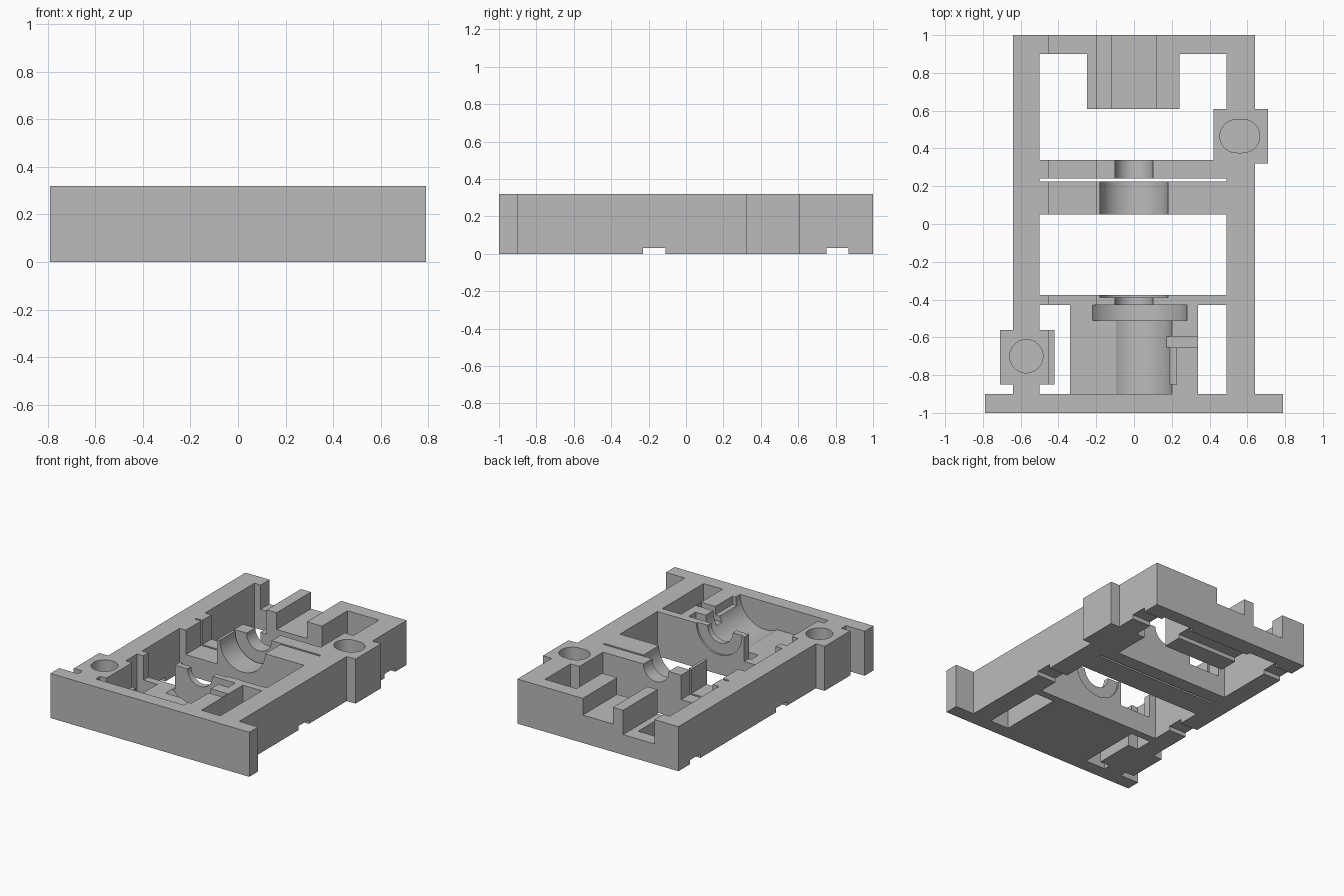
import bpy, bmesh, math
from mathutils import Matrix

old = bpy.data.objects.get("Cube")
if old:
    bpy.data.objects.remove(old, do_unlink=True)

H = 0.32      # height, also the height of the shaft axis
OVER = 0.5    # how far cutters reach past the body

grey = bpy.data.materials.new("housing grey")
grey.use_nodes = True
grey.diffuse_color = (0.5, 0.5, 0.5, 1)
grey.node_tree.nodes["Principled BSDF"].inputs["Base Color"].default_value = (0.5, 0.5, 0.5, 1)


def to_object(bm, name):
    bmesh.ops.recalc_face_normals(bm, faces=bm.faces)
    mesh = bpy.data.meshes.new(name)
    bm.to_mesh(mesh)
    bm.free()
    mesh.materials.append(grey)
    obj = bpy.data.objects.new(name, mesh)
    bpy.context.collection.objects.link(obj)
    return obj


def box(name, x, y, z=(0, H)):
    bm = bmesh.new()
    bmesh.ops.create_cube(bm, size=1)
    for v in bm.verts:
        v.co = [r[0] if c < 0 else r[1] for c, r in zip(v.co, (x, y, z))]
    return to_object(bm, name)


def cylinder(name, radius, length, matrix, stretch=0):
    bm = bmesh.new()
    bmesh.ops.create_cone(bm, cap_ends=True, segments=64, radius1=radius,
                          radius2=radius, depth=length)
    for v in bm.verts:
        if abs(v.co.x) > 1e-5:
            v.co.x += math.copysign(stretch, v.co.x)
    bm.transform(matrix)
    return to_object(bm, name)


def combine(tool, operation):
    mod = body.modifiers.new("bool", 'BOOLEAN')
    mod.operation, mod.solver, mod.object = operation, 'EXACT', tool
    bpy.context.view_layer.objects.active = body
    bpy.ops.object.modifier_apply(modifier=mod.name)
    bpy.data.objects.remove(tool, do_unlink=True)


def cut(x, y, z=(-OVER, OVER + H)):
    combine(box("cutter", x, y, z), 'DIFFERENCE')


def pocket(x, y, depth):
    cut(x, y, (H - depth, H + OVER))


def bore(radius, y0, y1):
    m = Matrix.Translation((0, (y0 + y1) / 2, H)) @ Matrix.Rotation(math.pi / 2, 4, 'X')
    combine(cylinder("bore", radius, y1 - y0, m), 'DIFFERENCE')


# Main slab, opened by through windows
body = box("housing_body", (-0.64, 0.64), (-1, 1))
for y in ((0.34, 0.9), (0.225, 0.24), (-0.375, 0.05)):
    cut((-0.5, 0.49), y)
for x in ((-0.5, -0.34), (0.34, 0.49)):
    cut(x, (-0.9, -0.43))

# Front plate, rear block and the two screw bosses
combine(box("front_plate", (-0.79, 0.79), (-1, -0.9)), 'UNION')
combine(box("rear_block", (-0.25, 0.24), (0.61, 0.95)), 'UNION')
combine(box("right_boss", (-0.71, -0.42), (-0.85, -0.56)), 'UNION')
combine(box("left_boss", (0.42, 0.71), (0.32, 0.61)), 'UNION')

# Long wire channel, its wide front pocket, and the rear slot
DEEP = 0.175
pocket((-0.45, -0.2), (-0.5, 1.2), DEEP)
pocket((-0.45, 0), (-0.9, -0.43), DEEP)
pocket((-0.12, 0.12), (0.55, 1.2), 0.12)

# Half-round seats along the shaft axis
bore(0.2, -0.9, -0.5)
bore(0.28, -0.51, -0.43)
bore(0.1, -0.47, -0.33)
bore(0.18, -0.388, -0.33)
bore(0.18, 0.02, 0.23)
bore(0.1, 0.23, 0.38)

# Small clip pockets beside the front seat
pocket((0.17, 0.335), (-0.655, -0.595), 0.1)
pocket((0.15, 0.225), (-0.85, -0.62), 0.06)

# Blind holes in the bosses, one of them elongated
for x, y, radius, stretch in ((-0.57, -0.7, 0.088, 0), (0.56, 0.465, 0.088, 0.017)):
    hole = cylinder("hole", radius, 0.4, Matrix.Translation((x, y, H)), stretch)
    combine(hole, 'DIFFERENCE')

# Shallow grooves across the underside
for y in ((-0.23, -0.11), (0.75, 0.87)):
    cut((-1, 1), y, (-OVER, 0.03))

# Merge leftover coplanar faces and smooth the round seats
bm = bmesh.new()
bm.from_mesh(body.data)
bmesh.ops.remove_doubles(bm, verts=bm.verts, dist=1e-5)
bmesh.ops.dissolve_limit(bm, angle_limit=0.005, verts=bm.verts, edges=bm.edges)
bm.to_mesh(body.data)
bm.free()
bpy.ops.object.select_all(action='DESELECT')
body.select_set(True)
bpy.context.view_layer.objects.active = body
bpy.ops.object.shade_smooth_by_angle(angle=math.radians(25))
